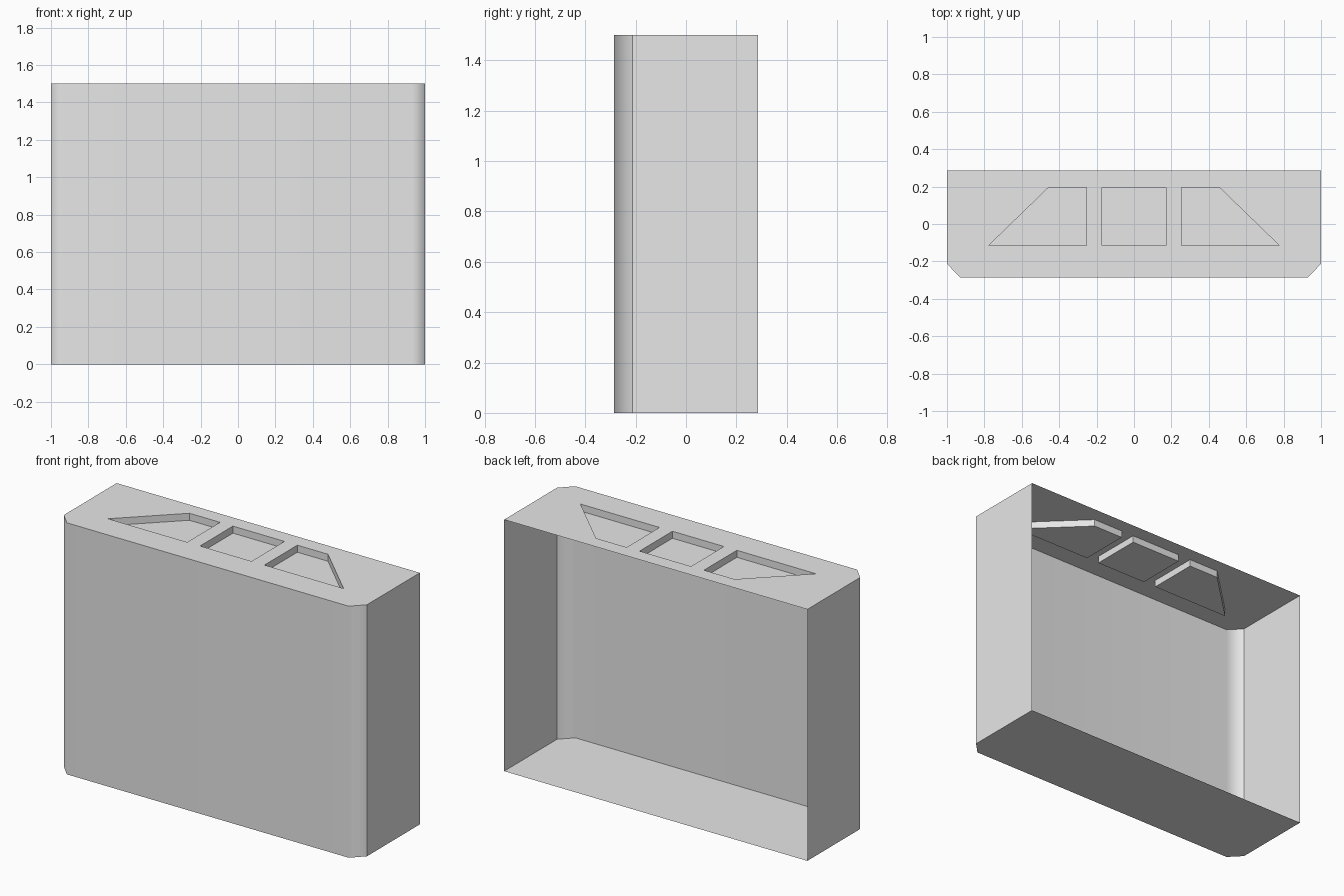
import bpy
import bmesh

if "Cube" in bpy.data.objects:
    bpy.data.objects.remove(bpy.data.objects["Cube"], do_unlink=True)

HEIGHT, DEPTH = 1.5, 0.285
TRAY_DEPTH = 0.042

grey = bpy.data.materials.new("plain grey")
grey.use_nodes = True
grey.diffuse_color = (0.8, 0.8, 0.8, 1)
grey.node_tree.nodes["Principled BSDF"].inputs["Base Color"].default_value = (0.8, 0.8, 0.8, 1)


def mirror(points):
    return [(-x, y) for x, y in reversed(points)]


def ring(bm, points, z):
    return [bm.verts.new((x, y, z)) for x, y in points]


def loop_edges(bm, verts):
    edges = []
    for a, b in zip(verts, verts[1:] + verts[:1]):
        edges.append(bm.edges.get((a, b)) or bm.edges.new((a, b)))
    return edges


def add_object(name, bm):
    mesh = bpy.data.meshes.new(name)
    bm.to_mesh(mesh)
    bm.free()
    mesh.materials.append(grey)
    obj = bpy.data.objects.new(name, mesh)
    bpy.context.collection.objects.link(obj)
    return obj


# Counter-clockwise outlines seen from above
right_half = [(0.93, -DEPTH), (1, -0.213), (1, DEPTH)]
outline = mirror(right_half) + right_half
wedge = [(0.255, -0.115), (0.777, -0.115), (0.457, 0.195), (0.255, 0.195)]
square = [(-0.17, -0.115), (0.17, -0.115), (0.17, 0.195), (-0.17, 0.195)]
recesses = {"left_recess": wedge, "middle_recess": square, "right_recess": mirror(wedge)}

# Housing: thin shell with chamfered front corners and an open back
bm = bmesh.new()
low, high = ring(bm, outline, 0), ring(bm, outline, HEIGHT)
bm.faces.new(list(reversed(low)))
for i in range(len(outline) - 1):
    bm.faces.new((low[i], low[i + 1], high[i + 1], high[i]))

# Top panel with three openings
top_edges = loop_edges(bm, high)
for points in recesses.values():
    top_edges += loop_edges(bm, ring(bm, points, HEIGHT))
bmesh.ops.triangle_fill(bm, use_beauty=True, edges=top_edges, normal=(0, 0, 1))
for face in bm.faces:
    face.smooth = True
    face.normal_update()
    if all(v.co.z > HEIGHT - 0.001 for v in face.verts) and face.normal.z < 0:
        face.normal_flip()

# Only the joins between front and chamfers shade smoothly
for edge in bm.edges:
    a, b = (v.co for v in edge.verts)
    upright = abs(a.z - b.z) > 1
    flat_join = len(edge.link_faces) == 2 and edge.calc_face_angle(0) < 0.01
    edge.smooth = flat_join or (upright and a.y < -DEPTH + 0.01)
housing = add_object("housing", bm)
weighted = housing.modifiers.new("weighted normals", "WEIGHTED_NORMAL")
weighted.keep_sharp = True

# Shallow trays sunk into the top panel
for name, points in recesses.items():
    bm = bmesh.new()
    rim, floor = ring(bm, points, HEIGHT), ring(bm, points, HEIGHT - TRAY_DEPTH)
    bm.faces.new(floor)
    for i in range(len(points)):
        j = (i + 1) % len(points)
        bm.faces.new((rim[i], rim[j], floor[j], floor[i]))
    add_object(name, bm)
